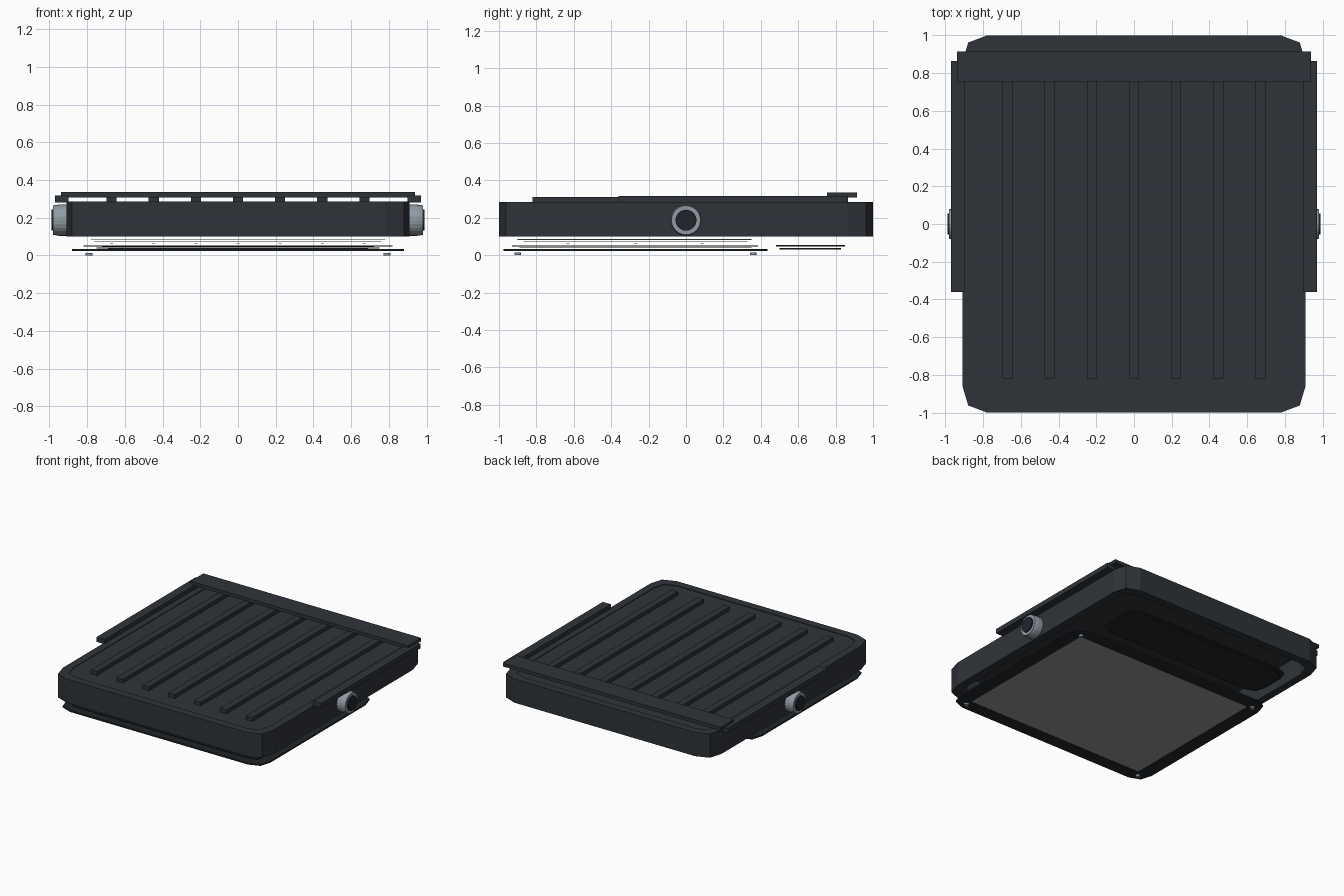
import bpy, bmesh, math
from mathutils import Matrix

if "Cube" in bpy.data.objects:
    bpy.data.objects.remove(bpy.data.objects["Cube"])


def mat(name, c):
    m = bpy.data.materials.new(name)
    m.diffuse_color = (*c, 1)
    m.use_nodes = True
    m.node_tree.nodes["Principled BSDF"].inputs["Base Color"].default_value = m.diffuse_color
    return m


DARK = mat("dark_shell", (0.028, 0.033, 0.04))
BLACK = mat("black_trim", (0.015, 0.018, 0.022))
STEEL = mat("steel", (0.28, 0.33, 0.37))
GLASS = mat("screen_grey", (0.29, 0.31, 0.32))


def finish(bm, name, m):
    bmesh.ops.recalc_face_normals(bm, faces=bm.faces)
    me = bpy.data.meshes.new(name)
    bm.to_mesh(me)
    bm.free()
    ob = bpy.data.objects.new(name, me)
    bpy.context.collection.objects.link(ob)
    me.materials.append(m)
    return ob


def outline(hx, y0, y1, c):
    """Rectangle whose corners are cut with two facets each."""
    cy, hy = (y0 + y1) / 2, (y1 - y0) / 2
    q = [(hx, hy - c), (hx - c * 0.22, hy - c * 0.27), (hx - c * 0.93, hy)]
    r = q[::-1]
    pts = q + [(-x, y) for x, y in r] + [(-x, -y) for x, y in q] + [(x, -y) for x, y in r]
    return [(x, y + cy) for x, y in pts]


def plate(name, outer, z0, z1, m, inner=None):
    """Extruded outline; with an inner outline it becomes an open frame."""
    bm = bmesh.new()
    loops = [[[bm.verts.new((x, y, z)) for x, y in o] for z in (z0, z1)]
             for o in (outer, inner) if o]
    n = len(outer)
    for lo, hi in loops:
        for i in range(n):
            j = (i + 1) % n
            bm.faces.new((lo[i], lo[j], hi[j], hi[i]))
    for k in (0, 1):
        if inner:
            a, b = loops[0][k], loops[1][k]
            for i in range(n):
                j = (i + 1) % n
                bm.faces.new((a[i], a[j], b[j], b[i]))
        else:
            bm.faces.new(loops[0][k])
    return finish(bm, name, m)


def box(name, x0, x1, y0, y1, z0, z1, m):
    return plate(name, [(x0, y0), (x1, y0), (x1, y1), (x0, y1)], z0, z1, m)


def lathe_x(name, profile, side, z, m, n=24):
    """Profile of (x, radius) spun about an x-axis line at height z."""
    bm = bmesh.new()
    rings = [[bm.verts.new((side * x, r * math.cos(2 * math.pi * i / n),
                            z + r * math.sin(2 * math.pi * i / n))) for i in range(n)]
             for x, r in profile]
    for a, b in zip(rings, rings[1:]):
        for i in range(n):
            j = (i + 1) % n
            bm.faces.new((a[i], a[j], b[j], b[i]))
    bm.faces.new(rings[0])
    bm.faces.new(rings[-1])
    return finish(bm, name, m)


# Housing: open wall with a slightly recessed back plate
plate("housing_wall", outline(0.91, -1, 1, 0.14), 0.10, 0.285, DARK,
      outline(0.85, -0.94, 0.94, 0.12))
plate("housing_back_plate", outline(0.852, -0.942, 0.942, 0.12), 0.262, 0.28, DARK)

# Ribs on the back
for i in range(-3, 4):
    x = i * 0.2235
    box(f"rib_{i + 4}", x - 0.027, x + 0.027, -0.82, 0.80, 0.275, 0.31, DARK)

# Cross bar and side rails
box("cross_bar", -0.94, 0.94, 0.755, 0.915, 0.308, 0.335, DARK)
for s, side in ((1, "right"), (-1, "left")):
    xs = sorted((s * 0.90, s * 0.97))
    box(f"{side}_rail", *xs, -0.36, 0.865, 0.28, 0.317, DARK)

    # Side knob with dark cap
    lathe_x(f"{side}_knob", [(0.90, 0.083), (0.95, 0.083), (0.98, 0.078)], s, 0.187, STEEL)
    lathe_x(f"{side}_knob_cap", [(0.97, 0.056), (0.99, 0.056)], s, 0.187, BLACK)

# Screen stack, from the outside inwards
opening = outline(0.77, -0.87, 0.33, 0.02)
plate("screen_bezel", outline(0.88, -0.975, 0.435, 0.12), 0.022, 0.034, BLACK, opening)
plate("screen_glass", opening, 0.023, 0.029, GLASS)
plate("screen_backing", outline(0.75, -0.89, 0.35, 0.03), 0.037, 0.041, BLACK)
plate("screen_gasket", outline(0.82, -0.93, 0.385, 0.08), 0.046, 0.052, BLACK,
      outline(0.74, -0.85, 0.31, 0.02))
plate("display_panel", outline(0.76, -0.87, 0.33, 0.02), 0.071, 0.074, GLASS)
plate("display_back", outline(0.78, -0.90, 0.35, 0.02), 0.081, 0.085, GLASS)

# Contact pads between the layers
for i in range(-3, 4):
    for k, y in enumerate((-0.63, -0.27, 0.085)):
        x = i * 0.2235
        box(f"pad_{i + 4}_{k + 1}", x - 0.008, x + 0.008, y - 0.008, y + 0.008,
            0.06, 0.063, GLASS)

# Lower control panel
plate("control_panel", outline(0.72, 0.48, 0.85, 0.10), 0.045, 0.053, BLACK)
plate("control_panel_face", outline(0.69, 0.50, 0.83, 0.09), 0.030, 0.039, BLACK)

# Bezel screws
for x in (-0.79, 0.79):
    for y in (-0.9, 0.36):
        bm = bmesh.new()
        bmesh.ops.create_cone(bm, cap_ends=True, segments=12, radius1=0.018, radius2=0.018,
                              depth=0.014, matrix=Matrix.Translation((x, y, 0.007)))
        finish(bm, f"screw_{'right' if x > 0 else 'left'}_{'back' if y > 0 else 'front'}", STEEL)
